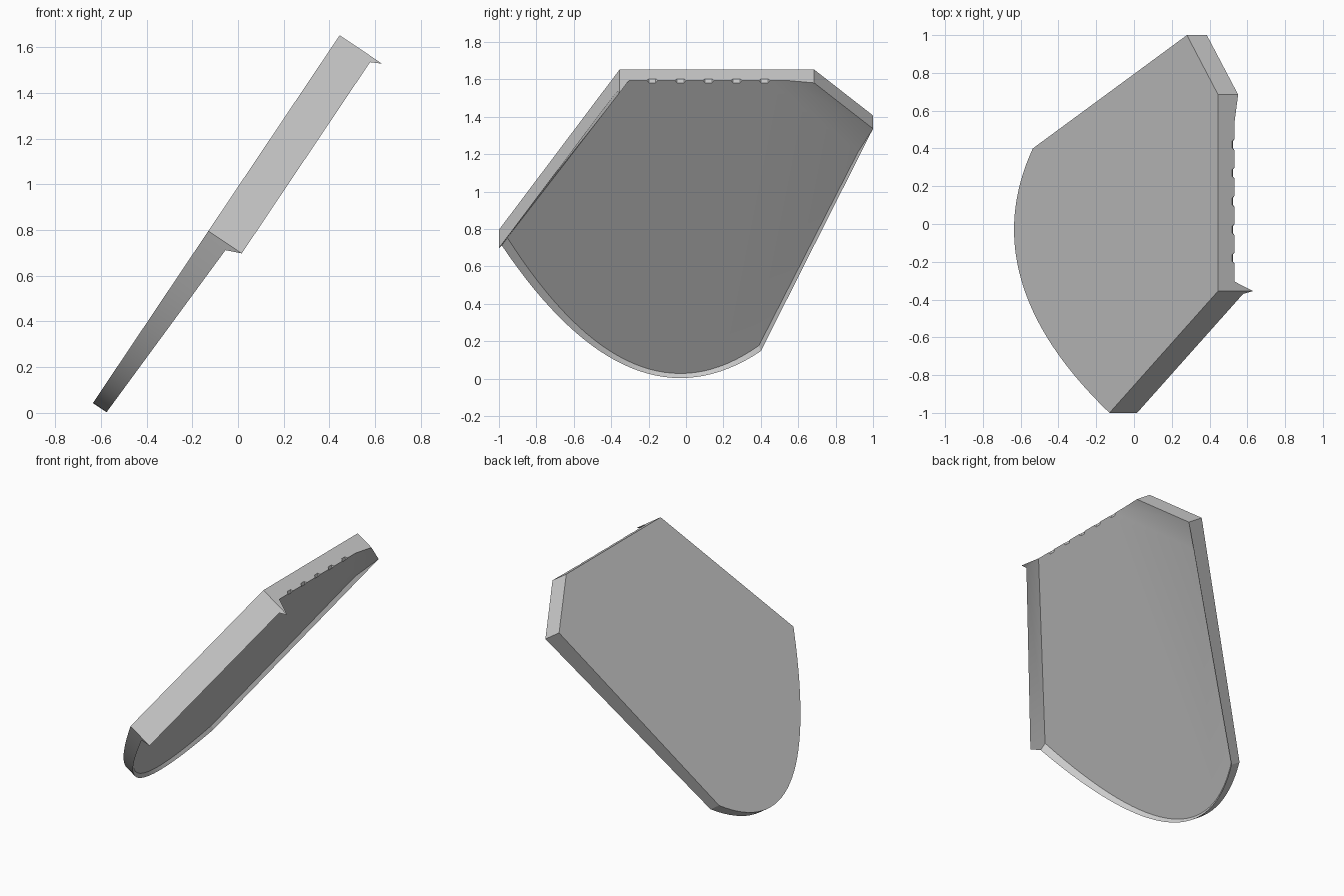
import bpy, bmesh
from mathutils import Vector

cube = bpy.data.objects.get("Cube")
if cube:
    bpy.data.objects.remove(cube, do_unlink=True)

# Plate frame: y across, s up the tilted back face, d depth towards the front
ORIGIN = Vector((-0.635, 0, 0.043))
UP = Vector((0.557, 0, 0.830))
DEPTH = Vector((0.830, 0, -0.557))
TOP = 1.939


def place(y, s, d):
    return ORIGIN + Vector((0, y, 0)) + UP * s + DEPTH * d


def panel_depth(s):
    return 0.05 + 0.0285 * s


# Each station: outline y, s, rim depth, then inner panel y, s
corner_top = (-0.305, TOP)
corner_low = (-0.955, 0.907)
stations = [
    (-0.355, TOP, 0.223, *corner_top),
    (-0.37, 1.915, 0.176, *corner_top),
    (-1.0, 0.907, 0.176, *corner_low),
]

# Curved lower edge
STEPS = 32
for i in range(STEPS + 1):
    t = i / STEPS
    y = -0.985 + 1.385 * t
    yi = -0.955 + 1.345 * t
    s = 0.964 * (y + 0.03) ** 2
    si = 0.015 + 1.042 * (yi + 0.03) ** 2
    stations.append((y, s, 0.072 + 0.042 * s, yi, si))

# Rear edge and raised upper corner
stations += [
    (1.0, 1.643, 0.127, 0.92, 1.47),
    (0.685, TOP, 0.128, 0.54, TOP),
    (0.54, TOP, panel_depth(TOP), 0.54, TOP),
]

# Small notches along the top edge
for k in reversed(range(5)):
    mid = -0.18 + 0.15 * k
    for off, cut in ((0.03, 0), (0.018, 1), (-0.018, 1), (-0.03, 0)):
        stations.append((mid + off, TOP, panel_depth(TOP) - 0.016 * cut,
                         mid + off, TOP - 0.015 * cut))
stations.append((-0.305, TOP, panel_depth(TOP), *corner_top))

# Shell: back face, outer wall, sloped rim and recessed panel
bm = bmesh.new()
back = [bm.verts.new(place(y, s, 0)) for y, s, d, yi, si in stations]
rim = [bm.verts.new(place(y, s, d)) for y, s, d, yi, si in stations]
shared = {}
inner = []
for vert, (y, s, d, yi, si) in zip(rim, stations):
    key = (round(yi, 4), round(si, 4))
    if (y, s) == (yi, si):
        shared[key] = vert
for y, s, d, yi, si in stations:
    key = (round(yi, 4), round(si, 4))
    if key not in shared:
        shared[key] = bm.verts.new(place(yi, si, panel_depth(si)))
    inner.append(shared[key])


def face(verts):
    unique = list(dict.fromkeys(verts))
    if len(unique) > 2:
        bm.faces.new(unique)


face(back)
face(inner)
count = len(stations)
for i in range(count):
    j = (i + 1) % count
    face([back[i], back[j], rim[j], rim[i]])
    face([rim[i], rim[j], inner[j], inner[i]])
bmesh.ops.recalc_face_normals(bm, faces=bm.faces)
mesh = bpy.data.meshes.new("tilted_plate")
bm.to_mesh(mesh)
bm.free()

plate = bpy.data.objects.new("tilted_plate", mesh)
bpy.context.collection.objects.link(plate)

# Plain grey finish
grey = bpy.data.materials.new("plain_grey")
grey.use_nodes = True
colour = (0.6, 0.6, 0.6, 1)
grey.diffuse_color = colour
grey.node_tree.nodes["Principled BSDF"].inputs["Base Color"].default_value = colour
mesh.materials.append(grey)

bpy.ops.object.select_all(action="DESELECT")
plate.select_set(True)
bpy.context.view_layer.objects.active = plate
bpy.ops.object.shade_smooth_by_angle(angle=0.5)
